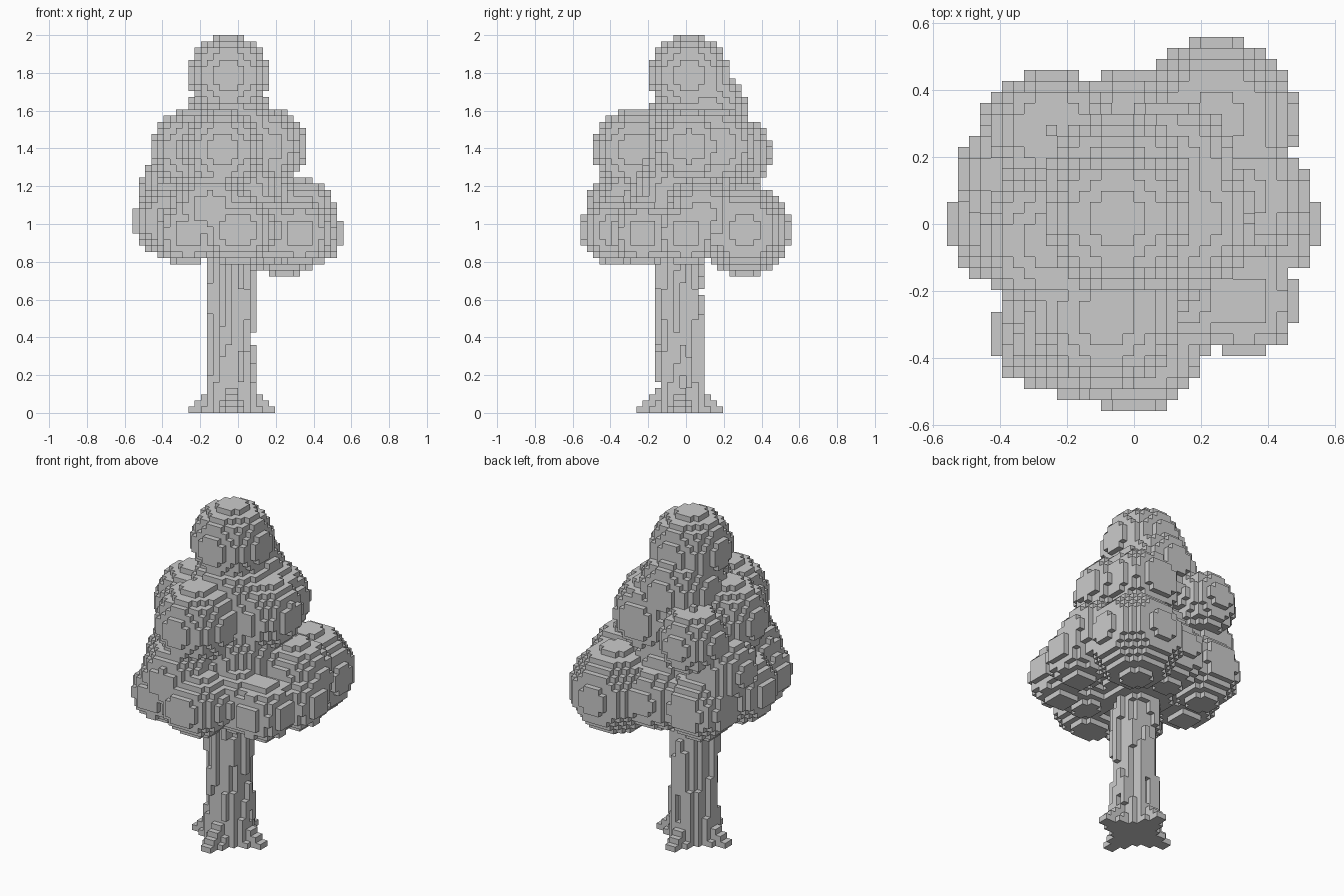
import bpy, bmesh, random
from mathutils import Vector

old = bpy.data.objects.get("Cube")
if old:
    bpy.data.objects.remove(old, do_unlink=True)

CELL = 2 / 61  # edge of one small block
random.seed(4)

grey = bpy.data.materials.new("plain_grey")
grey.use_nodes = True
grey.diffuse_color = (0.6, 0.6, 0.6, 1)
grey.node_tree.nodes["Principled BSDF"].inputs["Base Color"].default_value = grey.diffuse_color


def ball_cells(x, y, z, r):
    """Blocks whose centres lie inside a ball."""
    def span(c):
        return range(int(c - r) - 2, int(c + r) + 2)
    centre = Vector((x, y, z))
    half = Vector((0.5, 0.5, 0.5))
    return {(i, j, k) for i in span(x) for j in span(y) for k in span(z)
            if (Vector((i, j, k)) + half - centre).length <= r}


def build_blocks(name, cells):
    """Mesh of only the outward block faces."""
    bm = bmesh.new()
    corners = {}

    def corner(p):
        if p not in corners:
            corners[p] = bm.verts.new(Vector(p) * CELL)
        return corners[p]

    for cell in cells:
        for axis in range(3):
            for side in (0, 1):
                near = list(cell)
                near[axis] += 2 * side - 1
                if tuple(near) in cells:
                    continue
                ring = []
                for a, b in ((0, 0), (1, 0), (1, 1), (0, 1)):
                    p = list(cell)
                    p[axis] += side
                    p[(axis + 1) % 3] += a
                    p[(axis + 2) % 3] += b
                    ring.append(corner(tuple(p)))
                bm.faces.new(ring if side else ring[::-1])
    mesh = bpy.data.meshes.new(name)
    bm.to_mesh(mesh)
    bm.free()
    mesh.materials.append(grey)
    obj = bpy.data.objects.new(name, mesh)
    bpy.context.collection.objects.link(obj)


# Foliage clumps: centre and radius in blocks
clumps = [
    (-1.5, 0.5, 54.5, 6.5),    # crown
    (-1.5, 3.5, 48.5, 6.5),    # behind the crown
    (-2.5, -8.5, 42.5, 6.5),   # middle tier
    (4.5, 0.5, 43, 6.5),
    (3, 5, 43, 6.5),
    (-7.5, -1.5, 42.5, 6.5),
    (-7.5, 8.5, 42, 5.5),
    (-10, 4.5, 36, 6),         # shoulders
    (-4.5, -9.5, 33, 6.5),
    (10, 2.5, 32, 6),
    (5, -6.5, 29.5, 5.5),
    (7.5, 9.5, 29.5, 7.5),     # low tier
    (12, 0, 29, 5),
    (10, -7, 29, 5),
    (0.5, -11.5, 29.5, 5.5),
    (-0.5, -11.5, 29.5, 5.5),
    (-8, -10, 29, 5),
    (-11, 0, 31, 6),
    (-8.5, 7.5, 30, 6),
    (-0.5, 8, 30, 6),
    (-1, 0, 34, 10),           # inner mass
    (-1, 0, 44, 8),
]
foliage = set()
for clump in clumps:
    foliage |= ball_cells(*clump)

# Trunk: round core, patchy bark and pointed roots along both axes
trunk = set()
bark = {}
for k in range(26):
    for i in range(-8, 6):
        for j in range(-8, 6):
            dx, dy = abs(i + 1.5), abs(j + 1.5)
            dist = (dx * dx + dy * dy) ** 0.5
            if dist <= 3 or dx + dy + 0.6 * min(dx, dy) <= 7.3 - k:
                trunk.add((i, j, k))
            elif dist <= 3.9:
                # Each bark strip keeps or loses a run of blocks
                key = (i, j, (k + 3 * i + 2 * j) // 5)
                keep = 0.8 if min(dx, dy) < 1 else 0.45
                if bark.setdefault(key, random.random() < keep):
                    trunk.add((i, j, k))

build_blocks("foliage", foliage)
build_blocks("trunk", trunk - foliage)
